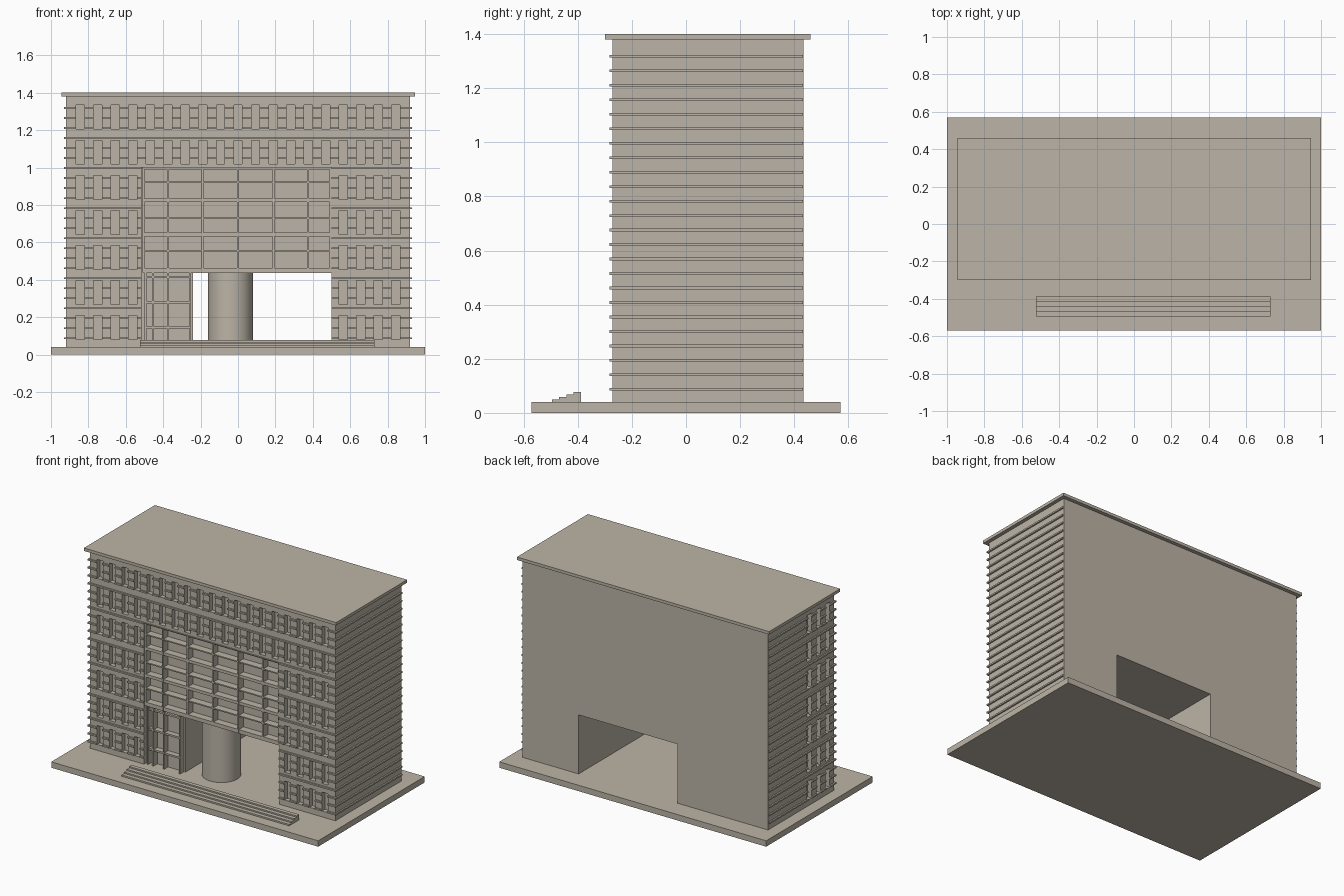
import bpy, bmesh
from mathutils import Matrix, Vector

if "Cube" in bpy.data.objects:
    bpy.data.objects.remove(bpy.data.objects["Cube"])

stone = bpy.data.materials.new("warm_stone")
stone.diffuse_color = (0.50, 0.455, 0.385, 1)
stone.use_nodes = True
stone.node_tree.nodes["Principled BSDF"].inputs["Base Color"].default_value = stone.diffuse_color


def boxes(name, specs, helper=False):
    """One object from boxes given as (x0, x1, y0, y1, z0, z1)."""
    bm = bmesh.new()
    for x0, x1, y0, y1, z0, z1 in specs:
        mid = Vector((x0 + x1, y0 + y1, z0 + z1)) / 2
        size = Matrix.Diagonal((x1 - x0, y1 - y0, z1 - z0, 1))
        bmesh.ops.create_cube(bm, size=1, matrix=Matrix.Translation(mid) @ size)
    me = bpy.data.meshes.new(name)
    bm.to_mesh(me)
    bm.free()
    me.materials.append(stone)
    ob = bpy.data.objects.new(name, me)
    bpy.context.collection.objects.link(ob)
    if helper:
        ob.hide_render = True
        ob.hide_set(True)
    return ob


def boolean(ob, other, op):
    m = ob.modifiers.new(other.name, 'BOOLEAN')
    m.object, m.operation, m.solver = other, op, 'EXACT'


FRONT, BACK, SIDE = -0.272, 0.435, 0.92
RECESS = -0.22

# Ground slab, roof slab and entrance steps
boxes("ground_slab", [(-1, 1, -0.57, 0.57, 0, 0.04)])
boxes("roof_slab", [(-0.945, 0.945, -0.30, 0.46, 1.38, 1.40)])
boxes("entrance_steps", [(-0.525, 0.73, -0.495 + 0.0265 * i, -0.468 + 0.0265 * i,
                          0.04, 0.05 + 0.009 * i) for i in range(4)])

# Main block with thin bands on the front and both sides
body = boxes("main_block", [(-SIDE, SIDE, FRONT, BACK, 0.04, 1.38)])
bands = boxes("wall_bands", [(-0.93, 0.93, -0.283, BACK - 0.003, z - 0.005, z + 0.005)
                             for z in (0.087 + 0.0535 * i for i in range(24))], True)

# Window niches: full rows on top, wings below, three columns on the left side
windows = []
for row in range(7):
    z0 = 0.08 + 0.1875 * row
    z1 = z0 + 0.128
    for col in range(-9, 10):
        if row >= 5 or abs(col) >= 6:
            x = col * 0.0937
            windows.append((x - 0.0225, x + 0.0225, -0.35, FRONT + 0.03, z0, z1))
    for col in range(3):
        y = -0.2 + 0.097 * col
        windows.append((-1.0, -SIDE + 0.03, y - 0.0225, y + 0.0225, z0, z1))
niches = boxes("window_cutter", windows, True)
recess = boxes("recess_cutter", [(-0.515, 0.50, -0.40, RECESS, 0.0, 1.0)], True)
passage = boxes("passage_cutter", [(-0.24, 0.50, -0.45, 0.60, -0.1, 0.44)], True)
boolean(body, bands, 'UNION')
for cutter in (niches, recess, passage):
    boolean(body, cutter, 'DIFFERENCE')

# Glazing grid in the central recess
grid = [(x - 0.005, x + 0.005, RECESS - 0.01 + 0.01, FRONT, 0.44, 1.0)
        for x in (-0.505, -0.375, -0.19, 0, 0.19, 0.375, 0.495)]
grid = [(a, b, FRONT, RECESS + 0.005, e, f) for a, b, c, d, e, f in grid]
for z, t in ((0.995, 0.005), (0.92, 0.004), (0.825, 0.01), (0.73, 0.004),
             (0.642, 0.01), (0.555, 0.004), (0.45, 0.013)):
    grid.append((-0.505, 0.50, FRONT + 0.002, RECESS + 0.005, z - t, z + t))
boxes("central_grid", grid)

# Entrance bay frame beside the passage
bay = [(x - 0.005, x + 0.005, -0.262, RECESS + 0.005, 0.04, 0.44)
       for x in (-0.495, -0.455, -0.375, -0.255)]
bay += [(-0.495, -0.25, -0.258, RECESS + 0.005, z - 0.006, z + 0.006)
        for z in (0.415, 0.28, 0.145)]
boxes("entrance_bay_frame", bay)

# Round column in the passage
bpy.ops.mesh.primitive_cylinder_add(vertices=48, radius=0.12, depth=0.41,
                                    location=(-0.04, -0.12, 0.24))
column = bpy.context.object
column.name = "round_column"
column.data.materials.append(stone)
bpy.ops.object.shade_smooth_by_angle()
